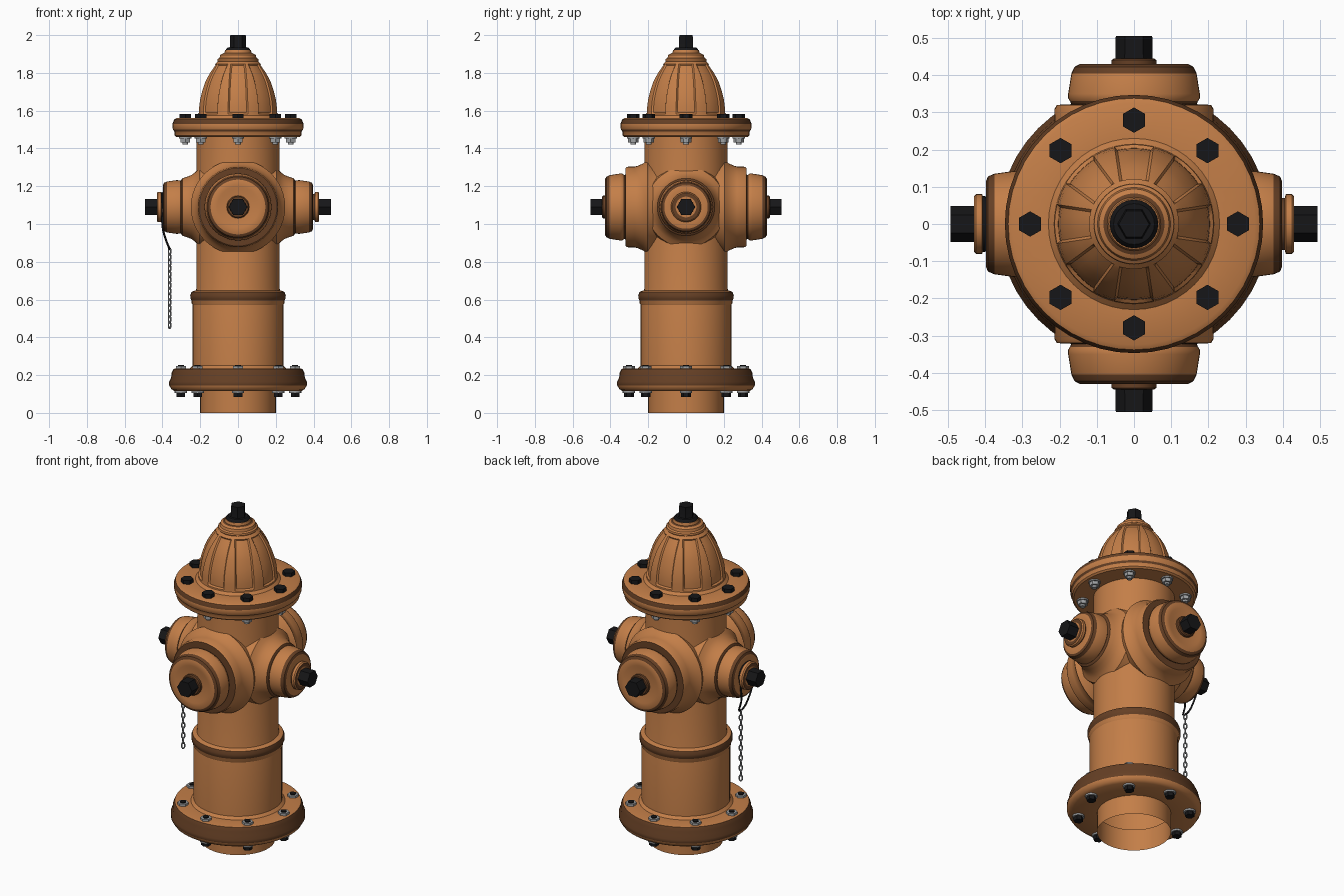
import bpy, bmesh
from math import pi, sin, cos, asin, radians
from mathutils import Matrix, Vector

if "Cube" in bpy.data.objects:
    bpy.data.objects.remove(bpy.data.objects["Cube"])


def material(name, rgb):
    m = bpy.data.materials.new(name)
    m.diffuse_color = (*rgb, 1)
    m.use_nodes = True
    m.node_tree.nodes["Principled BSDF"].inputs["Base Color"].default_value = m.diffuse_color
    return m


ORANGE = material("orange_paint", (0.55, 0.21, 0.065))
WORN = material("worn_paint", (0.13, 0.05, 0.018))
BLACK = material("black_iron", (0.008, 0.008, 0.009))
STEEL = material("steel", (0.35, 0.36, 0.37))


def finish(name, bm, mats, xf=Matrix()):
    bmesh.ops.recalc_face_normals(bm, faces=bm.faces)
    me = bpy.data.meshes.new(name)
    bm.to_mesh(me)
    bm.free()
    me.transform(xf)
    for m in mats:
        me.materials.append(m)
    ob = bpy.data.objects.new(name, me)
    bpy.context.collection.objects.link(ob)
    return ob


def loft(bm, rings, dark=()):
    """Bridge closed rings of points; rows listed in dark use material 1."""
    rows = [[bm.verts.new(p) for p in ring] for ring in rings]
    for r in range(len(rows) - 1):
        a, b = rows[r], rows[r + 1]
        for i in range(len(a)):
            j = (i + 1) % len(a)
            f = bm.faces.new((a[i], a[j], b[j], b[i]))
            f.material_index = 1 if r in dark else 0
    return rows


def lathe(name, profile, mat=ORANGE, seg=48, xf=Matrix(), dark=(), cap=True, turn=0.0):
    bm = bmesh.new()
    rings = [[(r * cos(2 * pi * i / seg + turn), r * sin(2 * pi * i / seg + turn), z)
              for i in range(seg)] for r, z in profile]
    rows = loft(bm, rings, dark)
    if cap:
        bm.faces.new(rows[-1])
    return finish(name, bm, [mat, WORN], xf)


# Main barrel, open at the foot
lathe("barrel", [(.2, 0), (.2, .13), (.24, .131), (.24, .57), (.225, .64), (.22, .66), (.22, 1.47)], cap=False)
lathe("barrel_ring", [(.236, .565), (.245, .58), (.246, .595), (.252, .605), (.253, .622),
                      (.246, .64), (.228, .648), (.215, .65)], dark=(2, 3, 4), cap=False)

# Bolted flanges
lathe("base_flange", [(.2, .115), (.335, .115), (.352, .125), (.364, .145), (.364, .165), (.354, .185),
                      (.352, .21), (.342, .232), (.33, .235), (.255, .235), (.24, .25)],
      dark=(3, 4, 5, 6), cap=False)
lathe("bonnet_flange", [(.215, 1.46), (.325, 1.46), (.335, 1.468), (.337, 1.49), (.345, 1.5), (.347, 1.53),
                        (.338, 1.553), (.325, 1.56), (.23, 1.56), (.215, 1.575)],
      dark=(3, 5), cap=False)

# Domed bonnet with eight recessed panels
dome = [(.218, 1.56, 0), (.214, 1.575, 0), (.2135, 1.583, 0), (.213, 1.59, 1), (.212, 1.62, 1),
        (.207, 1.66, 1), (.197, 1.70, 1), (.180, 1.75, 1), (.168, 1.775, 1), (.154, 1.80, 1),
        (.136, 1.826, 1), (.127, 1.839, 1), (.121, 1.846, 0), (.105, 1.862, 0)]
rings = []
for r, z, inset in dome:
    half = asin((.033 + .013 * (r - .12) / .09) / r)
    edge = half + .006 / r
    ring = []
    for k in range(8):
        offs = [-pi / 8, -(pi / 8 + edge) / 2, -edge, -half, -half / 2, 0,
                half / 2, half, edge, (pi / 8 + edge) / 2]
        for o in offs:
            rr = r - (.009 if inset and abs(o) <= half + 1e-6 else 0)
            a = k * pi / 4 + o
            ring.append((rr * cos(a), rr * sin(a), z))
    rings.append(ring)
bm = bmesh.new()
loft(bm, rings)
finish("bonnet", bm, [ORANGE])
lathe("bonnet_crown", [(.104, 1.855), (.109, 1.864), (.107, 1.874), (.098, 1.88), (.094, 1.895),
                       (.082, 1.902), (.072, 1.906), (.068, 1.92)], dark=(5,))
lathe("crown_collar", [(.066, 1.915), (.064, 1.925), (.055, 1.935)], BLACK, 24)
lathe("operating_nut", [(.046, 1.93), (.043, 1.94), (.041, 2.0)], BLACK, 6)


def bolt_circle(tag, radius, parts):
    for k in range(8):
        a = k * pi / 4
        xf = Matrix.Translation((radius * cos(a), radius * sin(a), 0))
        for part, r, z0, z1, seg, mat in parts:
            bm = bmesh.new()
            bmesh.ops.create_cone(bm, cap_ends=True, segments=seg, radius1=r, radius2=r, depth=z1 - z0,
                                  matrix=Matrix.Translation((0, 0, (z0 + z1) / 2)))
            finish(f"{tag}_{part}_{k}", bm, [mat], xf)


bolt_circle("bonnet", .279, [("bolt_head", .034, 1.56, 1.582, 6, BLACK),
                             ("washer", .033, 1.452, 1.461, 16, STEEL),
                             ("nut", .028, 1.432, 1.452, 6, STEEL),
                             ("bolt_end", .015, 1.42, 1.433, 12, STEEL)])
bolt_circle("base", .302, [("nut", .031, .23, .248, 6, STEEL),
                           ("bolt_end", .016, .248, .254, 12, BLACK),
                           ("washer", .033, .105, .116, 16, STEEL),
                           ("bolt_head", .026, .083, .106, 6, BLACK)])


def outlet_frame(angle):
    """Local z points outward from the barrel at outlet height."""
    return (Matrix.Translation((0, 0, 1.09)) @ Matrix.Rotation(angle, 4, 'Z')
            @ Matrix.Rotation(pi / 2, 4, 'Y'))


# Large outlets, front and back
for side, ang in (("front", -pi / 2), ("back", pi / 2)):
    xf = outlet_frame(ang)
    lathe(side + "_outlet_neck", [(.215, .05), (.222, .15), (.25, .205), (.232, .225), (.22, .25), (.214, .27),
                                  (.213, .31), (.207, .32), (.165, .322)], xf=xf, dark=(7,))
    lathe(side + "_outlet_cap", [(.165, .315), (.172, .33), (.177, .338), (.177, .35), (.168, .405), (.16, .422),
                                 (.145, .43), (.11, .43), (.095, .426)], xf=xf, dark=(0, 4, 5))
    lathe(side + "_outlet_collar", [(.06, .42), (.06, .44), (.054, .445)], WORN, 24, xf)
    lathe(side + "_outlet_nut", [(.05, .435), (.049, .505)], BLACK, 6, xf, turn=pi / 6)

# Small outlets, left and right
for side, ang in (("right", 0), ("left", pi)):
    xf = outlet_frame(ang)
    lathe(side + "_outlet_neck", [(.22, .16), (.212, .205), (.188, .222), (.17, .245), (.16, .27),
                                  (.152, .295), (.142, .302), (.12, .304)], xf=xf, dark=(5, 6))
    lathe(side + "_outlet_cap", [(.132, .295), (.141, .305), (.142, .325), (.135, .375), (.128, .392),
                                 (.115, .398), (.09, .398)], xf=xf, dark=(0, 3, 4))
    lathe(side + "_outlet_collar", [(.07, .39), (.07, .405), (.08, .408), (.08, .424), (.074, .43), (.055, .43)],
          xf=xf, dark=(0, 4))
    lathe(side + "_outlet_nut", [(.049, .425), (.048, .493)], BLACK, 6, xf, turn=pi / 6)


def wire(name, pts, radius, mat, cyclic=False):
    cu = bpy.data.curves.new(name, 'CURVE')
    cu.dimensions = '3D'
    cu.bevel_depth, cu.bevel_resolution = radius, 1
    cu.resolution_u = 6
    sp = cu.splines.new('BEZIER')
    sp.bezier_points.add(len(pts) - 1)
    for bp, p in zip(sp.bezier_points, pts):
        bp.co = p
        bp.handle_left_type = bp.handle_right_type = 'AUTO'
    sp.use_cyclic_u = cyclic
    cu.materials.append(mat)
    ob = bpy.data.objects.new(name, cu)
    bpy.context.collection.objects.link(ob)


# Wire loop round the left collar, then the hanging chain
loop = [(-.402, .074 * sin(t), 1.09 + .074 * cos(t)) for t in [radians(d) for d in (-130, -60, 0, 60, 130)]]
wire("chain_loop", loop + [(-.395, .04, .96), (-.362, 0, .868), (-.395, -.04, .96)], .0055, BLACK, True)
for i in range(14):
    z = .855 - i * .03
    pts = []
    for k in range(8):
        t = k * pi / 4
        u, v = .0085 * cos(t), .0175 * sin(t)
        d = Vector((1, 1, 0)).normalized() if i % 2 else Vector((1, -1, 0)).normalized()
        pts.append(Vector((-.362, 0, z + v)) + d * u)
    wire(f"chain_link_{i}", pts, .004, STEEL, True)

# Smooth shading with crisp edges
bpy.ops.object.select_all(action='DESELECT')
for ob in bpy.context.scene.objects:
    if ob.type == 'MESH':
        ob.select_set(True)
        bpy.context.view_layer.objects.active = ob
bpy.ops.object.shade_smooth_by_angle(angle=radians(35))
